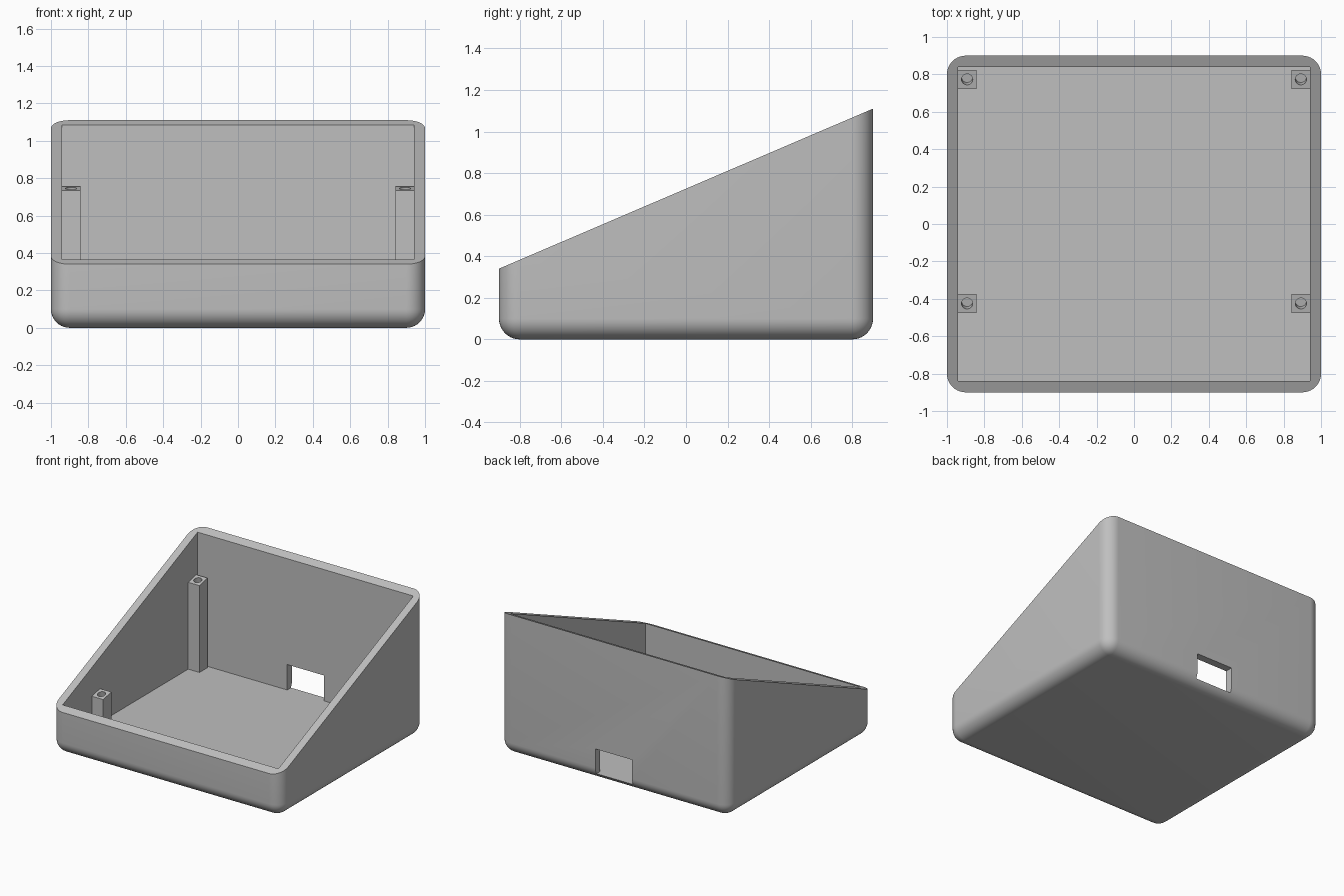
import bpy, bmesh, math
from mathutils import Vector, Matrix

cube = bpy.data.objects.get("Cube")
if cube:
    bpy.data.objects.remove(cube, do_unlink=True)

mat = bpy.data.materials.new("plain grey")
mat.use_nodes = True
GREY = (0.52, 0.52, 0.52, 1)
mat.diffuse_color = GREY
mat.node_tree.nodes["Principled BSDF"].inputs["Base Color"].default_value = GREY


def box_mesh(lo, hi):
    bm = bmesh.new()
    bmesh.ops.create_cube(bm, size=1)
    lo, hi = Vector(lo), Vector(hi)
    for v in bm.verts:
        v.co = Vector([(lo[i] + hi[i]) / 2 + v.co[i] * (hi[i] - lo[i]) for i in range(3)])
    return bm


def to_object(bm, name):
    bmesh.ops.recalc_face_normals(bm, faces=bm.faces)
    mesh = bpy.data.meshes.new(name)
    bm.to_mesh(mesh)
    bm.free()
    mesh.materials.append(mat)
    ob = bpy.data.objects.new(name, mesh)
    bpy.context.collection.objects.link(ob)
    return ob


def slice_top(bm, point, slope):
    """Cut away everything above a plane rising towards the back, and cap it."""
    cut = bmesh.ops.bisect_plane(bm, geom=bm.verts[:] + bm.edges[:] + bm.faces[:],
                                 plane_co=point, plane_no=(0, -slope, 1), clear_outer=True)
    edges = [e for e in cut["geom_cut"] if isinstance(e, bmesh.types.BMEdge)]
    bmesh.ops.contextual_create(bm, geom=edges)


def activate(ob):
    bpy.ops.object.select_all(action='DESELECT')
    ob.select_set(True)
    bpy.context.view_layer.objects.active = ob


def subtract(ob, cutter):
    cutter.hide_render = True
    activate(ob)
    mod = ob.modifiers.new("cut", 'BOOLEAN')
    mod.operation, mod.solver, mod.object = 'DIFFERENCE', 'EXACT', cutter
    bpy.ops.object.modifier_apply(modifier=mod.name)
    bpy.data.objects.remove(cutter, do_unlink=True)


def smooth(ob):
    activate(ob)
    bpy.ops.object.shade_smooth_by_angle(angle=math.radians(30))


# Case: rounded sides and base, sliced by the sloping rim
FLOOR = 0.05
bm = box_mesh((-1, -0.9, 0), (1, 0.9, 1.6))
edges = [e for e in bm.edges if min(v.co.z for v in e.verts) < 0.01]
bmesh.ops.bevel(bm, geom=edges, offset=0.1, segments=10, profile=0.5, affect='EDGES')
slice_top(bm, (0, -0.9, 0.34), 0.77 / 1.8)
case = to_object(bm, "case")

# Square-cornered cavity and the port in the back wall
subtract(case, to_object(box_mesh((-0.94, -0.84, FLOOR), (0.94, 0.84, 2)), "cavity_cutter"))
subtract(case, to_object(box_mesh((-0.16, 0.7, FLOOR), (0.16, 1, 0.25)), "port_cutter"))
smooth(case)

# Mounting posts with tilted tops and shallow screw holes
TILT = 0.22
for row, y, top in (("back", 0.773, 0.745), ("front", -0.425, 0.305)):
    for side, sx in (("left", 1), ("right", -1)):
        x = sx * 0.892
        bm = box_mesh((x - 0.05, y - 0.05, FLOOR - 0.02), (x + 0.05, y + 0.05, 1))
        slice_top(bm, (x, y, top), TILT)
        post = to_object(bm, f"{row}_{side}_post")
        hole = bmesh.new()
        place = Matrix.Translation((x, y, top)) @ Matrix.Rotation(math.atan(TILT), 4, 'X')
        bmesh.ops.create_cone(hole, cap_ends=True, segments=24, radius1=0.03, radius2=0.03,
                              depth=0.12, matrix=place)
        subtract(post, to_object(hole, "hole_cutter"))
        smooth(post)
